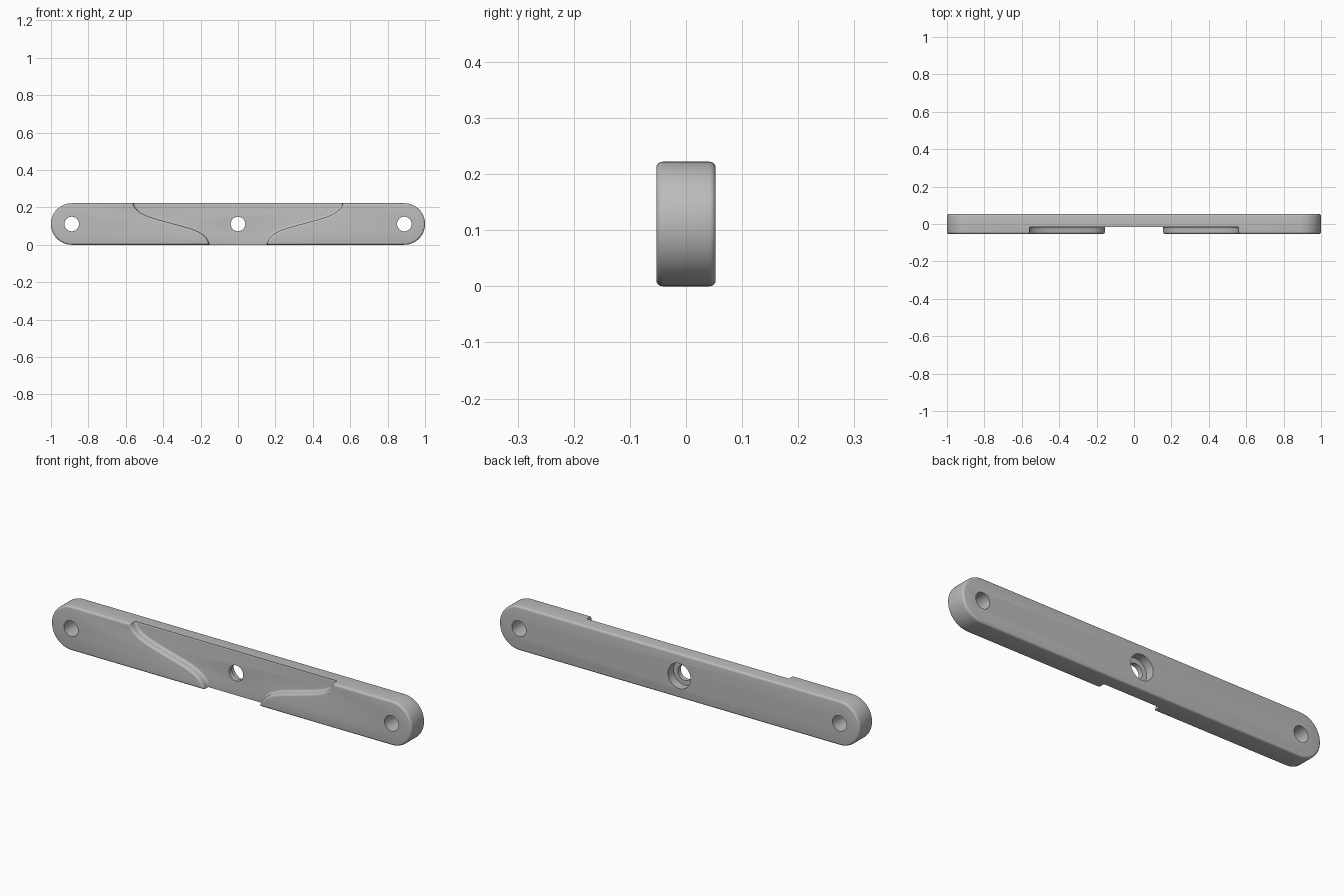
import bpy, bmesh, math
from mathutils import Vector
from mathutils.geometry import interpolate_bezier

cube = bpy.data.objects.get("Cube")
if cube:
    bpy.data.objects.remove(cube)

R = 0.111          # half height and end radius of the bar
D = 0.053          # half depth
FLOOR = -0.015     # y of the recessed middle
FILLET = 0.011

grey = bpy.data.materials.new("satin grey")
grey.use_nodes = True
grey.diffuse_color = (0.5, 0.5, 0.5, 1)
grey.node_tree.nodes["Principled BSDF"].inputs["Base Color"].default_value = (0.5, 0.5, 0.5, 1)


def prism(name, outline, y0, y1):
    """Extrude an (x, z) outline from y0 to y1."""
    bm = bmesh.new()
    face = bm.faces.new([bm.verts.new((x, y0, z)) for x, z in outline])
    ext = bmesh.ops.extrude_face_region(bm, geom=[face])["geom"]
    moved = [v for v in ext if isinstance(v, bmesh.types.BMVert)]
    bmesh.ops.translate(bm, verts=moved, vec=(0, y1 - y0, 0))
    bmesh.ops.recalc_face_normals(bm, faces=bm.faces)
    mesh = bpy.data.meshes.new(name)
    bm.to_mesh(mesh)
    bm.free()
    mesh.materials.append(grey)
    ob = bpy.data.objects.new(name, mesh)
    bpy.context.collection.objects.link(ob)
    return ob


def arc(cx, cz, r, start, end, n):
    return [(cx + r * math.cos(start + (end - start) * i / n),
             cz + r * math.sin(start + (end - start) * i / n)) for i in range(n + 1)]


def cut(target, cutter):
    bpy.context.view_layer.objects.active = target
    mod = target.modifiers.new("cut", "BOOLEAN")
    mod.operation, mod.solver, mod.object = "DIFFERENCE", "EXACT", cutter
    bpy.ops.object.modifier_apply(modifier=mod.name)
    bpy.data.objects.remove(cutter)


# Bar with round ends
q = math.pi / 2
bar = prism("mounting_bar", arc(1 - R, R, R, -q, q, 32) + arc(R - 1, R, R, q, 3 * q, 32), -D, D)

# Recessed middle between two S-shaped shoulders
mid = Vector((0.36, 0.116))
lower = interpolate_bezier(Vector((0.155, 0)), Vector((0.165, 0.075)), Vector((0.27, 0.09)), mid, 14)
upper = interpolate_bezier(mid, Vector((0.45, 0.142)), Vector((0.55, 0.16)), Vector((0.56, 2 * R)), 14)
side = [(0.155, -0.1)] + [(p.x, p.y) for p in lower + upper[1:]] + [(0.56, 0.3)]
cut(bar, prism("recess_cutter", side + [(-x, z) for x, z in reversed(side)], -0.2, FLOOR))

# Fillet the front, back and recess rims
bm = bmesh.new()
bm.from_mesh(bar.data)
bmesh.ops.remove_doubles(bm, verts=bm.verts, dist=0.0005)
rims = [e for e in bm.edges if abs(e.verts[0].co.y - e.verts[1].co.y) < 0.001
        and len(e.link_faces) == 2 and e.calc_face_angle(0) > 0.5]
bmesh.ops.bevel(bm, geom=rims, offset=FILLET, offset_type="OFFSET", segments=4,
                profile=0.5, affect="EDGES", clamp_overlap=False)
bm.to_mesh(bar.data)
bm.free()

# Through holes, and a counterbore at the back of the middle one
for x in (R - 1, 0, 1 - R):
    cut(bar, prism("hole_cutter", arc(x, R, 0.039, 0, 4 * q, 40)[:-1], -0.2, 0.2))
cut(bar, prism("counterbore_cutter", arc(0, R, 0.063, 0, 4 * q, 48)[:-1], 0.009, 0.2))

bpy.ops.object.select_all(action="DESELECT")
bar.select_set(True)
bpy.context.view_layer.objects.active = bar
bpy.ops.object.shade_smooth_by_angle(angle=math.radians(35))
